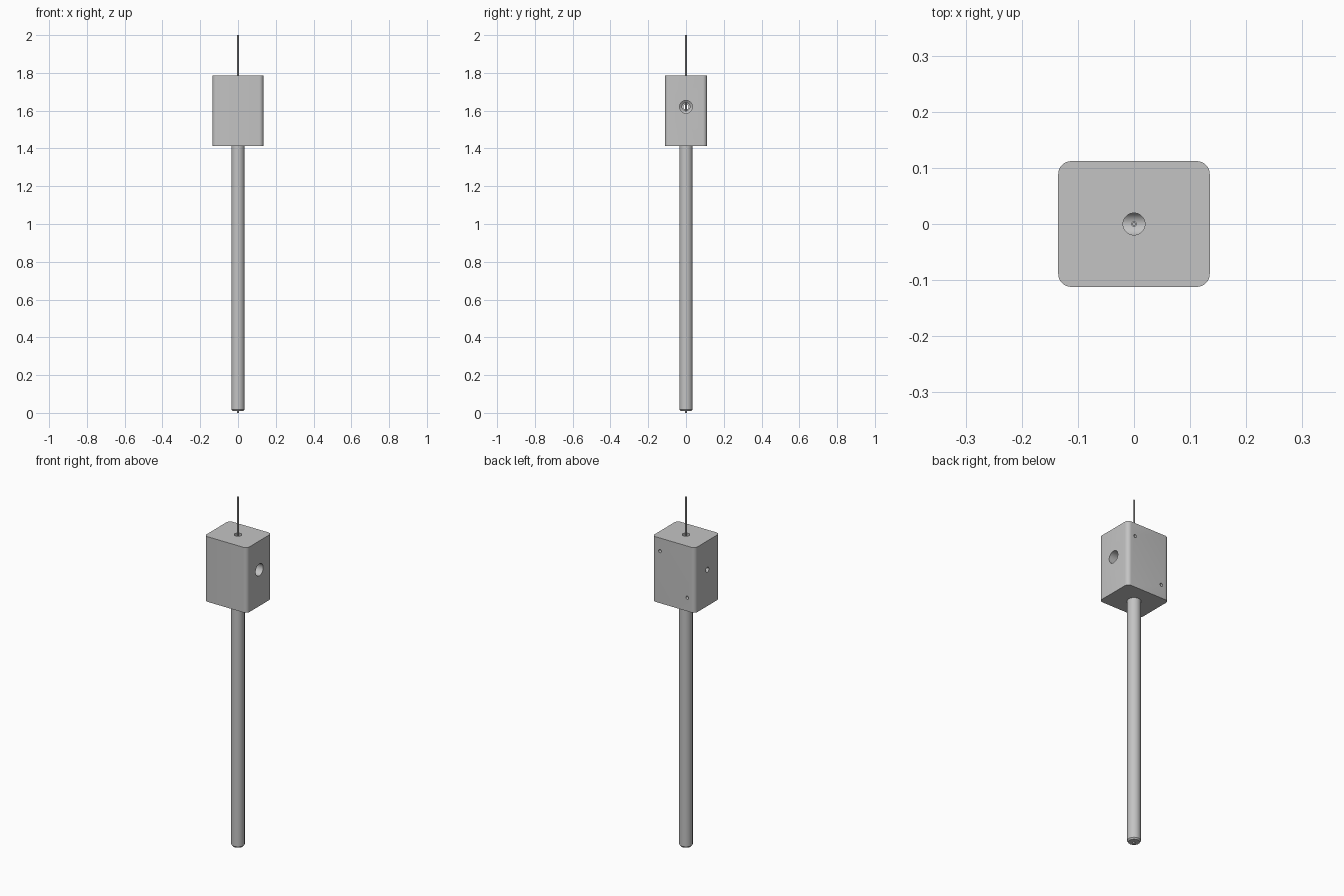
import bpy, bmesh
from math import pi, radians
from mathutils import Matrix

if "Cube" in bpy.data.objects:
    bpy.data.objects.remove(bpy.data.objects["Cube"], do_unlink=True)

grey = bpy.data.materials.new("machined_grey")
grey.use_nodes = True
colour = (0.55, 0.55, 0.55, 1)
grey.diffuse_color = colour
grey.node_tree.nodes["Principled BSDF"].inputs["Base Color"].default_value = colour


def finish(name, bm, loc=(0, 0, 0), rot=(0, 0, 0)):
    bmesh.ops.recalc_face_normals(bm, faces=bm.faces[:])
    mesh = bpy.data.meshes.new(name)
    bm.to_mesh(mesh)
    bm.free()
    mesh.materials.append(grey)
    obj = bpy.data.objects.new(name, mesh)
    obj.location, obj.rotation_euler = loc, rot
    bpy.context.collection.objects.link(obj)
    return obj


def lathe(name, profile, segments=48, loc=(0, 0, 0), rot=(0, 0, 0)):
    """Revolve a closed (radius, height) outline around its local z axis."""
    bm = bmesh.new()
    rings = [[bm.verts.new(Matrix.Rotation(2 * pi * s / segments, 3, 'Z') @ v.co)
              for v in [bm.verts.new((r, 0, z)) for r, z in profile]]
             for s in range(segments)]
    bmesh.ops.delete(bm, geom=[v for v in bm.verts
                               if not any(v in ring for ring in rings)], context='VERTS')
    n = len(profile)
    for s in range(segments):
        a, b = rings[s], rings[(s + 1) % segments]
        for i in range(n):
            j = (i + 1) % n
            if profile[i][0] or profile[j][0]:
                bm.faces.new((a[i], b[i], b[j], a[j]))
    bmesh.ops.remove_doubles(bm, verts=bm.verts[:], dist=1e-6)
    return finish(name, bm, loc, rot)


def activate(obj):
    bpy.ops.object.select_all(action='DESELECT')
    obj.select_set(True)
    bpy.context.view_layer.objects.active = obj


def cut(target, cutter):
    mod = target.modifiers.new("bore", 'BOOLEAN')
    mod.operation, mod.solver, mod.object = 'DIFFERENCE', 'EXACT', cutter
    activate(target)
    bpy.ops.object.modifier_apply(modifier=mod.name)
    bpy.data.objects.remove(cutter, do_unlink=True)


# Housing block with rounded upright edges
low, high = 1.413, 1.785
bm = bmesh.new()
bmesh.ops.create_cube(bm, size=1)
bmesh.ops.scale(bm, vec=(0.27, 0.224, high - low), verts=bm.verts[:])
bmesh.ops.translate(bm, vec=(0, 0, (low + high) / 2), verts=bm.verts[:])
upright = [e for e in bm.edges if abs(e.verts[0].co.z - e.verts[1].co.z) > 0.1]
bmesh.ops.bevel(bm, geom=upright, offset=0.023, segments=8, profile=0.5, affect='EDGES')
housing = finish("housing_block", bm)

# Stepped cross bore, wide on the +x side
axis_z = 1.62
cut(housing, lathe("cross_bore",
                   [(0, 0.2), (0.034, 0.2), (0.034, 0.04), (0.021, 0.03),
                    (0.021, -0.06), (0.014, -0.06), (0.014, -0.2), (0, -0.2)],
                   loc=(0, 0, axis_z), rot=(0, radians(90), 0)))

# Top bore down to the cross bore
cut(housing, lathe("top_bore",
                   [(0, axis_z), (0.0195, axis_z), (0.0195, 1.9), (0, 1.9)]))

# Two mounting holes placed diagonally on the back
for side in (1, -1):
    cut(housing, lathe("mount_hole", [(0, 0), (0.009, 0), (0.009, 0.1), (0, 0.1)],
                       segments=24, loc=(side * 0.086, 0.05, 1.6 + side * 0.11),
                       rot=(radians(-90), 0, 0)))

# Long stem with a chamfered lower end
stem = lathe("stem", [(0.005, 0.01), (0.029, 0.01), (0.035, 0.018),
                      (0.035, 1.43), (0.005, 1.43)])

# Thin hollow needle through the whole assembly
needle = lathe("needle", [(0.0025, 0), (0.005, 0), (0.005, 2), (0.0025, 2)], segments=24)

for part in (housing, stem, needle):
    activate(part)
    bpy.ops.object.shade_smooth_by_angle(angle=radians(30))
